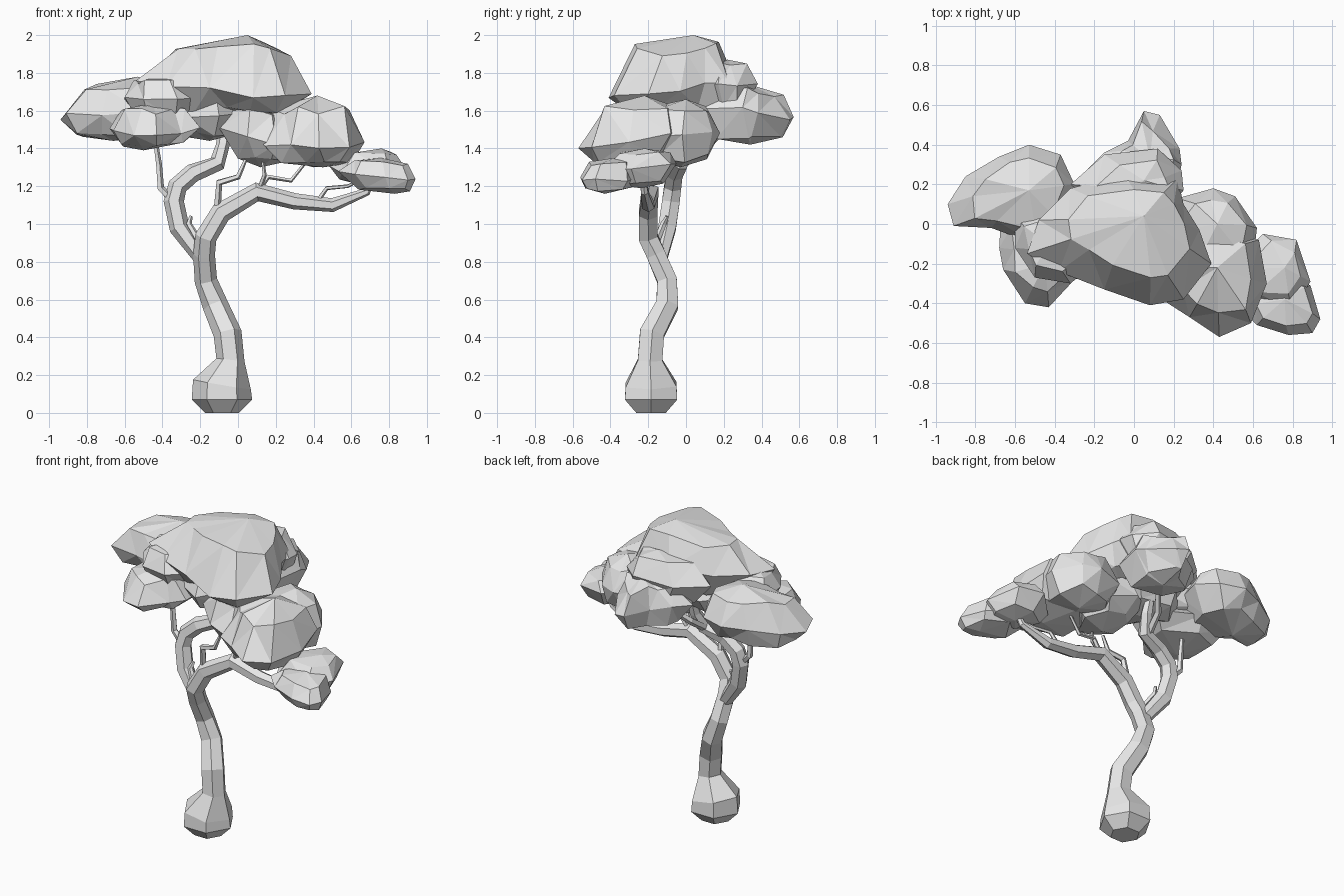
import bpy
import bmesh
import random
from mathutils import Vector
from math import cos, sin, tau

random.seed(7)

if "Cube" in bpy.data.objects:
    bpy.data.objects.remove(bpy.data.objects["Cube"], do_unlink=True)

# Single plain material shared by every part
GREY = (.8, .8, .8, 1)
plain_grey = bpy.data.materials.new("plain_grey")
plain_grey.use_nodes = True
plain_grey.diffuse_color = GREY
plain_grey.node_tree.nodes["Principled BSDF"].inputs["Base Color"].default_value = GREY


def finish(name, mesh_builder):
    """Turn a bmesh into a flat shaded object with outward normals."""
    bmesh.ops.recalc_face_normals(mesh_builder, faces=mesh_builder.faces)
    mesh = bpy.data.meshes.new(name)
    mesh_builder.to_mesh(mesh)
    mesh_builder.free()
    mesh.materials.append(plain_grey)
    bpy.context.collection.objects.link(bpy.data.objects.new(name, mesh))


def bridge(builder, lower, upper):
    """Join two rings with the same number of vertices."""
    count = len(lower)
    for i in range(count):
        j = (i + 1) % count
        builder.faces.new((lower[i], lower[j], upper[j], upper[i]))


def limb(name, path, sides=6):
    """Faceted tube along points of (x, y, z, radius)."""
    builder = bmesh.new()
    points = [Vector(p[:3]) for p in path]
    steps = [(b - a).normalized() for a, b in zip(points, points[1:])]
    rings = []
    for i, point in enumerate(points):
        before = steps[max(i - 1, 0)]
        after = steps[min(i, len(steps) - 1)]
        turn = Vector((0, 0, 1)).rotation_difference(before + after)
        radius = path[i][3]
        ring = []
        for k in range(sides):
            angle = tau * k / sides
            offset = Vector((cos(angle), sin(angle), 0)) * radius
            ring.append(builder.verts.new(point + turn @ offset))
        rings.append(ring)
    for lower, upper in zip(rings, rings[1:]):
        bridge(builder, lower, upper)
    builder.faces.new(rings[0])
    builder.faces.new(rings[-1])
    finish(name, builder)


def clump(name, rim, level, top, bottom, tilt=(0, 0), rough=.022):
    """Rocky foliage mass: a plan outline swelling to a top and a bottom point."""
    builder = bmesh.new()
    top, bottom = Vector(top), Vector(bottom)
    edge = [Vector((x, y, level + x * tilt[0] + y * tilt[1] + random.uniform(-rough, rough)))
            for x, y in rim]

    def shell(pole):
        ring = []
        for point in edge:
            inset = point.lerp(pole, random.uniform(.24, .38))
            inset.z = point.z + (pole.z - point.z) * random.uniform(.62, .86)
            inset.x += random.uniform(-rough, rough)
            inset.y += random.uniform(-rough, rough)
            ring.append(builder.verts.new(inset))
        return ring

    middle = [builder.verts.new(point) for point in edge]
    belly, shoulder = shell(bottom), shell(top)
    bridge(builder, belly, middle)
    bridge(builder, middle, shoulder)
    for ring, pole in ((belly, bottom), (shoulder, top)):
        tip = builder.verts.new(pole)
        for a, b in zip(ring, ring[1:] + ring[:1]):
            builder.faces.new((a, b, tip))
    bmesh.ops.triangulate(builder, faces=builder.faces)
    finish(name, builder)


# Trunk with swollen foot, running on into the long side bough
limb("trunk", [
    (-.085, -.185, 0, .09), (-.085, -.185, .07, .16), (-.085, -.185, .15, .155),
    (-.04, -.19, .28, .075), (-.055, -.18, .42, .075), (-.12, -.1, .57, .068),
    (-.17, -.1, .7, .06), (-.18, -.16, .84, .058), (-.17, -.2, .93, .058),
    (-.09, -.2, 1.06, .056), (.1, -.19, 1.17, .05), (.3, -.2, 1.12, .043),
    (.5, -.2, 1.1, .037), (.68, -.22, 1.17, .022), (.72, -.23, 1.25, .015)])

# Second bough rising under the crown
limb("rear_bough", [
    (-.18, -.14, .8, .04), (-.31, -.1, .98, .054), (-.34, -.08, 1.12, .054),
    (-.32, -.07, 1.2, .052), (-.24, -.06, 1.27, .05), (-.11, -.03, 1.32, .045),
    (-.08, .02, 1.42, .036), (-.08, .06, 1.54, .025)])
limb("bough_fork", [
    (-.13, -.03, 1.31, .025), (-.1, .1, 1.4, .022), (0, .22, 1.52, .015)], 5)

# Thin branches and twigs
limb("right_branch", [
    (-.34, -.08, 1.12, .022), (-.41, -.07, 1.19, .02), (-.42, -.07, 1.32, .017),
    (-.44, -.08, 1.45, .013)], 5)
limb("inner_spur", [(-.2, -.16, .9, .02), (-.26, -.12, 1, .016), (-.25, -.1, 1.04, .01)], 5)
limb("short_twig", [
    (-.11, -.2, 1.1, .02), (-.1, -.22, 1.22, .02), (0, -.24, 1.25, .016),
    (.04, -.24, 1.34, .01)], 5)
limb("middle_twig", [
    (.1, -.19, 1.17, .017), (.16, -.18, 1.25, .014), (.28, -.17, 1.23, .012),
    (.36, -.16, 1.33, .009)], 5)
limb("upright_twig", [(.11, -.19, 1.18, .014), (.14, -.22, 1.26, .012), (.13, -.23, 1.34, .008)], 5)
limb("outer_twig", [
    (.42, -.2, 1.12, .014), (.47, -.21, 1.19, .012), (.58, -.24, 1.2, .01),
    (.68, -.3, 1.25, .007)], 5)

# Foliage: high crown and the masses tucked below it
clump("crown", [
    (-.54, -.15), (-.38, -.24), (-.15, -.33), (.08, -.41), (.25, -.38), (.39, -.2),
    (.33, -.03), (.25, .1), (.22, .23), (-.05, .25), (-.32, .18), (-.48, .02)],
    1.75, (.05, .04, 2), (.05, -.05, 1.56), tilt=(-.07, .14))
clump("crown_underside", [
    (-.28, -.18), (-.1, -.3), (.05, -.1), (.05, .12), (-.2, .15), (-.34, 0)],
    1.57, (-.15, -.05, 1.72), (-.15, -.05, 1.44))
clump("upper_back_foliage", [
    (-.32, .2), (-.15, .05), (.15, .05), (.25, .17), (.24, .27), (.12, .38), (-.15, .35)],
    1.73, (.05, .22, 1.87), (0, .2, 1.56))
clump("back_foliage", [
    (-.24, .27), (-.1, .12), (.2, .1), (.24, .3), (.23, .38), (.13, .55), (.05, .57),
    (-.03, .42), (-.15, .36)],
    1.65, (.08, .33, 1.74), (.06, .34, 1.42), tilt=(0, -.18))

# Foliage on the right-hand end
clump("far_right_foliage", [
    (-.94, .1), (-.91, -.01), (-.72, -.02), (-.5, -.1), (-.35, .02), (-.3, .2),
    (-.37, .35), (-.53, .4), (-.68, .34), (-.85, .24)],
    1.63, (-.53, .17, 1.78), (-.66, .12, 1.44), tilt=(.07, 0))
clump("right_low_foliage", [
    (-.68, -.12), (-.66, -.23), (-.55, -.4), (-.43, -.42), (-.3, -.28), (-.2, -.25),
    (-.2, -.02), (-.45, .1), (-.67, .06)],
    1.52, (-.45, -.2, 1.64), (-.5, -.2, 1.39), tilt=(0, .08))
clump("right_middle_foliage", [
    (-.6, -.12), (-.5, -.27), (-.32, -.3), (-.2, -.2), (-.15, 0), (-.4, .1), (-.6, .05)],
    1.66, (-.43, -.1, 1.78), (-.4, -.1, 1.52))

# Foliage along the long bough
clump("front_foliage", [
    (.14, -.38), (.28, -.47), (.43, -.57), (.59, -.5), (.67, -.3), (.63, -.08), (.3, 0), (.08, -.2)],
    1.5, (.42, -.22, 1.68), (.45, -.3, 1.3), tilt=(0, .17))
clump("rear_foliage", [
    (.22, .13), (.14, -.05), (.3, -.22), (.6, -.2), (.62, -.02), (.51, .14), (.4, .18)],
    1.47, (.42, 0, 1.66), (.4, -.03, 1.3))
clump("inner_foliage", [
    (-.1, -.22), (.05, -.36), (.2, -.38), (.32, -.15), (.25, .08), (.05, .1), (-.1, -.03)],
    1.48, (.1, -.12, 1.64), (.12, -.15, 1.3), tilt=(-.25, 0))
clump("left_tip_foliage", [
    (.48, -.22), (.55, -.4), (.8, -.44), (.89, -.29), (.82, -.08), (.65, -.05)],
    1.33, (.76, -.22, 1.4), (.72, -.24, 1.19), tilt=(0, .12), rough=.014)
clump("left_front_tip_foliage", [
    (.53, -.42), (.62, -.51), (.78, -.56), (.9, -.55), (.94, -.48), (.89, -.31), (.68, -.22)],
    1.35, (.76, -.38, 1.35), (.83, -.43, 1.16), tilt=(-.13, 0), rough=.012)
